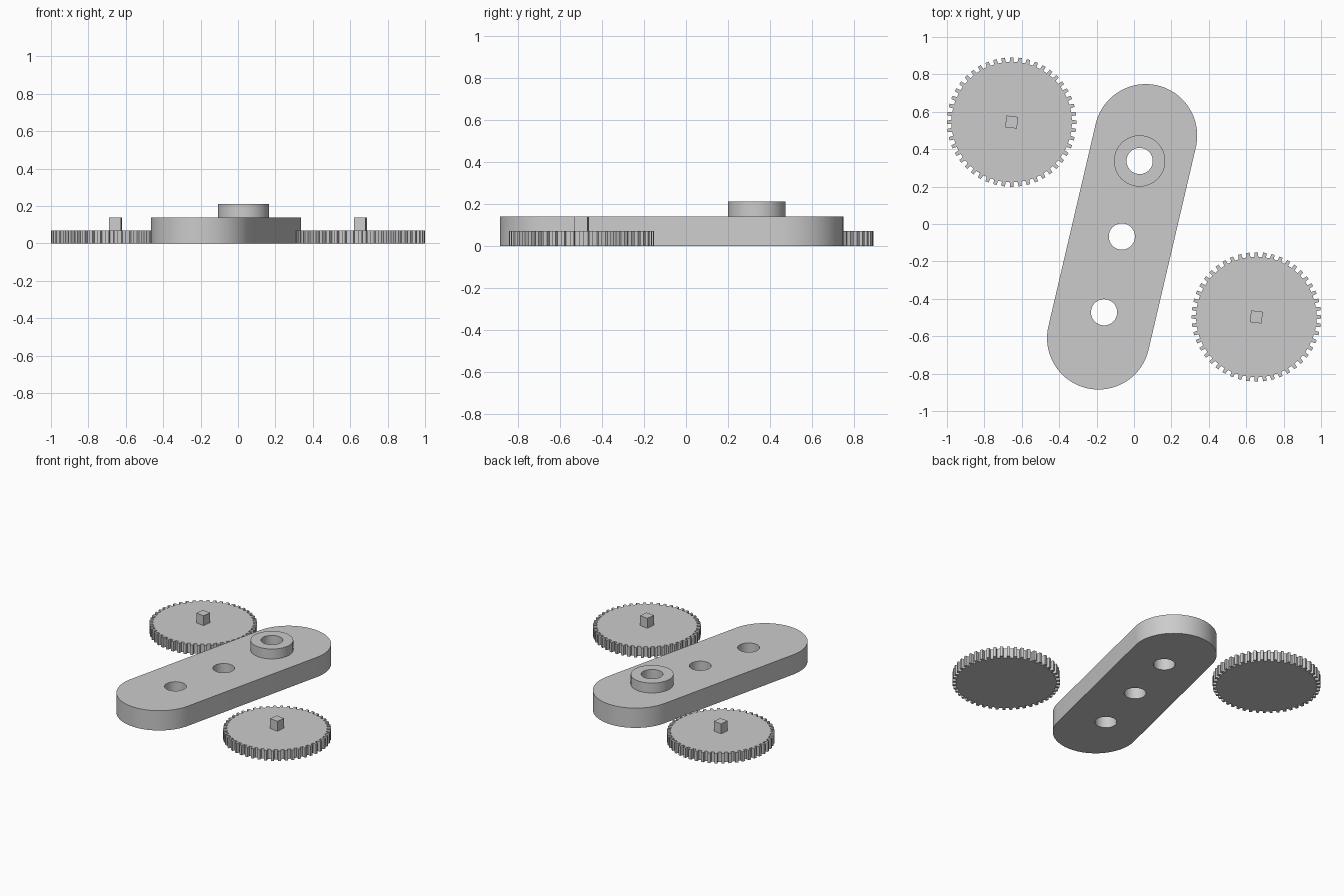
import bpy, bmesh, math
from mathutils import Vector

if "Cube" in bpy.data.objects:
    bpy.data.objects.remove(bpy.data.objects["Cube"])

grey = bpy.data.materials.new("grey_plastic")
grey.diffuse_color = (0.6, 0.6, 0.6, 1)
grey.use_nodes = True
grey.node_tree.nodes["Principled BSDF"].inputs["Base Color"].default_value = grey.diffuse_color


def prism(name, outline, z0, z1):
    """Extrude a closed counter-clockwise outline from z0 up to z1."""
    bm = bmesh.new()
    base = bm.faces.new([bm.verts.new((x, y, z0)) for x, y in outline])
    ext = bmesh.ops.extrude_face_region(bm, geom=[base], use_keep_orig=True)
    top = [v for v in ext["geom"] if isinstance(v, bmesh.types.BMVert)]
    bmesh.ops.translate(bm, verts=top, vec=(0, 0, z1 - z0))
    bmesh.ops.recalc_face_normals(bm, faces=bm.faces)
    me = bpy.data.meshes.new(name)
    bm.to_mesh(me)
    bm.free()
    me.materials.append(grey)
    ob = bpy.data.objects.new(name, me)
    bpy.context.collection.objects.link(ob)
    return ob


def arc(cx, cy, r, start, sweep, n):
    return [(cx + r * math.cos(start + sweep * i / n),
             cy + r * math.sin(start + sweep * i / n)) for i in range(n + 1)]


def circle(cx, cy, r, n=64):
    return arc(cx, cy, r, 0, math.tau, n)[:-1]


def drill(ob, holes, r):
    """Cut round through holes, then smooth the curved walls."""
    for x, y in holes:
        cutter = prism("hole_cutter", circle(x, y, r, 48), -0.1, 0.4)
        cutter.hide_render = True
        mod = ob.modifiers.new("hole", 'BOOLEAN')
        mod.operation, mod.solver, mod.object = 'DIFFERENCE', 'EXACT', cutter
        select(ob)
        bpy.ops.object.modifier_apply(modifier=mod.name)
        bpy.data.objects.remove(cutter)
    select(ob)
    bpy.ops.object.shade_smooth_by_angle(angle=math.radians(30))


def select(ob):
    bpy.ops.object.select_all(action='DESELECT')
    ob.select_set(True)
    bpy.context.view_layer.objects.active = ob


# Link bar: rounded slab between two end centres, with three holes
low, high, R = Vector((-0.19, -0.61)), Vector((0.063, 0.473)), 0.275
d = high - low
side = math.atan2(d.y, d.x) - math.pi / 2
outline = (arc(high.x, high.y, R, side, math.pi, 40)
           + arc(low.x, low.y, R, side + math.pi, math.pi, 40))
holes = [(0.03, 0.337), (-0.065, -0.067), (-0.16, -0.472)]
drill(prism("link_bar", outline, 0, 0.14), holes, 0.07)

# Raised collar around the upper hole
drill(prism("collar", circle(*holes[0], 0.137), 0.14, 0.21), holes[:1], 0.07)

# Two gears, each with a square peg
TEETH, ROOT, TIP = 48, 0.322, 0.346
for label, cx, cy in (("left", -0.654, 0.545), ("right", 0.654, -0.497)):
    pts = []
    for i in range(TEETH):
        a = math.tau * i / TEETH
        for r, off in ((ROOT, -0.033), (TIP, -0.026), (TIP, 0.026), (ROOT, 0.033)):
            pts.append((cx + r * math.cos(a + off), cy + r * math.sin(a + off)))
    prism(label + "_gear", pts, 0, 0.07)
    peg = arc(cx, cy, 0.0445, math.radians(45 - 7), math.tau, 4)[:-1]
    prism(label + "_peg", peg, 0.07, 0.14)
